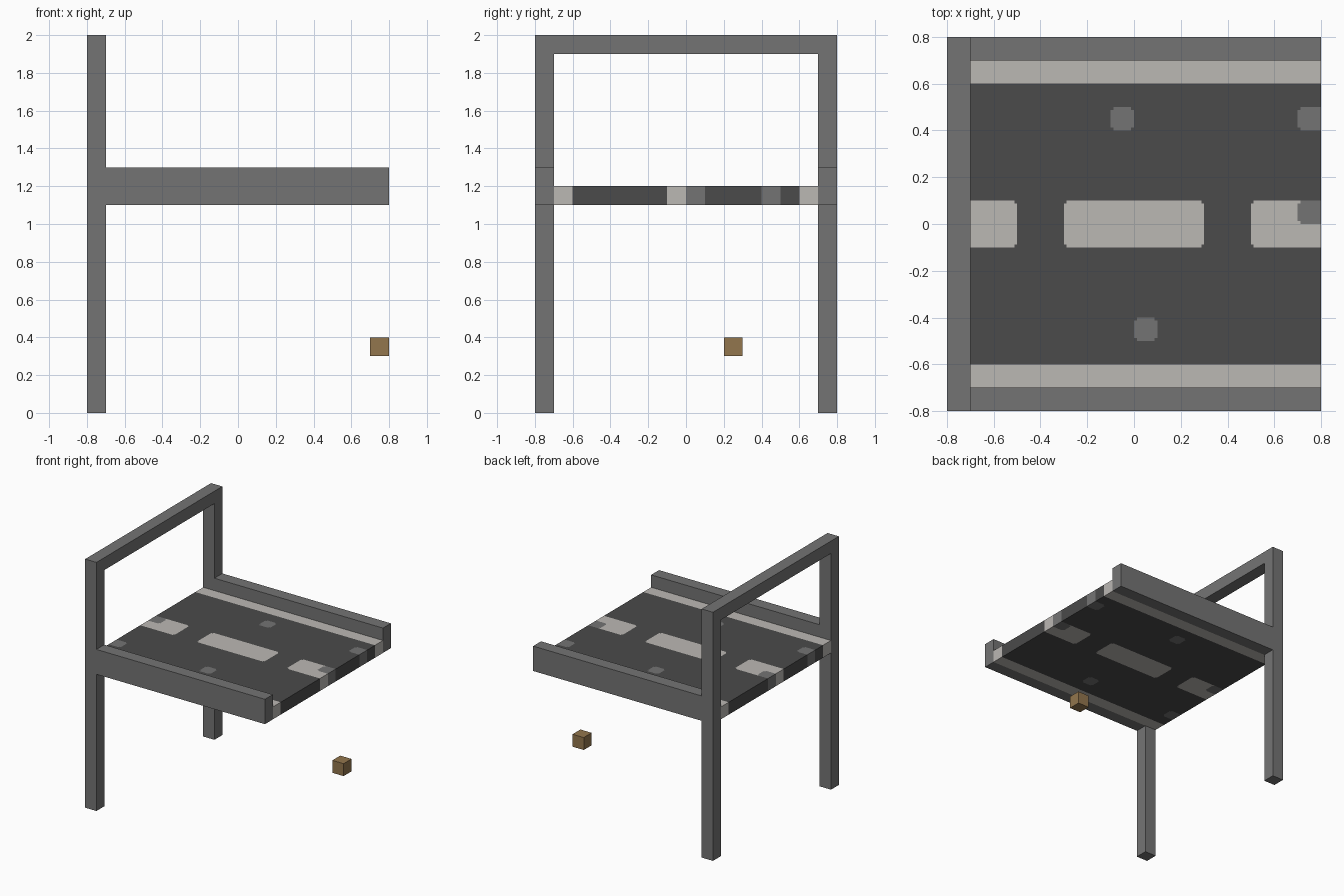
import bpy, bmesh

cube = bpy.data.objects.get("Cube")
if cube:
    bpy.data.objects.remove(cube)


def material(name, r, g, b):
    m = bpy.data.materials.new(name)
    m.use_nodes = True
    m.diffuse_color = (r, g, b, 1)
    m.node_tree.nodes["Principled BSDF"].inputs["Base Color"].default_value = (r, g, b, 1)
    return m


steel = material("mid grey", 0.175, 0.175, 0.175)
asphalt = material("dark grey", 0.07, 0.07, 0.07)
paint = material("pale paint", 0.5, 0.48, 0.455)
wood = material("brown", 0.29, 0.18, 0.075)


def finish(name, bm, mats):
    bmesh.ops.recalc_face_normals(bm, faces=bm.faces)
    mesh = bpy.data.meshes.new(name)
    bm.to_mesh(mesh)
    bm.free()
    for m in mats:
        mesh.materials.append(m)
    ob = bpy.data.objects.new(name, mesh)
    bpy.context.collection.objects.link(ob)
    return ob


def prism(name, outline, depth, mat):
    """Extrude a flat outline along the depth vector."""
    bm = bmesh.new()
    face = bm.faces.new([bm.verts.new(p) for p in outline])
    ext = bmesh.ops.extrude_face_region(bm, geom=[face])["geom"]
    bmesh.ops.translate(bm, vec=depth, verts=[v for v in ext if isinstance(v, bmesh.types.BMVert)])
    return finish(name, bm, [mat])


def box(name, lo, hi, mat):
    (x, y, z), (X, Y, Z) = lo, hi
    return prism(name, [(x, y, z), (X, y, z), (X, Y, z), (x, Y, z)], (0, 0, Z - z), mat)


# Upright portal frame: two posts and the top beam in one piece
half = [(0.8, 0), (0.8, 2), (-0.8, 2), (-0.8, 0)]
inner = [(-0.7, 0), (-0.7, 1.9), (0.7, 1.9), (0.7, 0)]
prism("portal_frame", [(-0.8, y, z) for y, z in half + inner], (0.1, 0, 0), steel)

# Side rails
for side, y in (("right", -0.8), ("left", 0.7)):
    box(side + "_rail", (-0.7, y, 1.1), (0.8, y + 0.1, 1.3), steel)

# Small loose block
box("small_block", (0.7, 0.2, 0.3), (0.8, 0.3, 0.4), wood)

# Road deck markings (x0, x1, y0, y1); those past the deck edge run over its sides
stripes = [(-0.9, 0.9, s - 0.1, s + 0.1) for s in (-0.7, 0.7)]
dashes = [(x, x + 0.6, -0.1, 0.1) for x in (-1.1, -0.3, 0.5)]
dots = [(x, x + 0.1 + 0.1 * (x > 0.5), y, y + 0.1)
        for x, y in ((-0.1, 0.4), (0, -0.5), (0.7, 0.4), (0.7, 0))]
dots += [(-0.9, -0.7, y, y + 0.1) for y in (0, -0.5)]
NOTCH = 0.012


def inside(p, rect):
    """True inside a rectangle with its corners nicked off."""
    x0, x1, y0, y1 = rect
    dx, dy = min(p.x - x0, x1 - p.x), min(p.y - y0, y1 - p.y)
    return dx > 0 and dy > 0 and max(dx, dy) > NOTCH


# Deck slab, cut along the marking edges and coloured by position
bm = bmesh.new()
bmesh.ops.create_cube(bm, size=1)
bmesh.ops.scale(bm, vec=(1.6, 1.4, 0.1), verts=bm.verts)
bmesh.ops.translate(bm, vec=(0, 0, 1.15), verts=bm.verts)
cuts = set()
for rect in stripes + dashes + dots:
    for i, edge in enumerate(rect):
        inset = NOTCH if i % 2 == 0 else -NOTCH
        cuts |= {(i // 2, round(edge, 3)), (i // 2, round(edge + inset, 3))}
for axis, pos in sorted(cuts):
    if abs(pos) < (0.8, 0.7)[axis] - 0.001:
        co, no = [0, 0, 0], [0, 0, 0]
        co[axis], no[axis] = pos, 1
        bmesh.ops.bisect_plane(bm, geom=bm.verts[:] + bm.edges[:] + bm.faces[:],
                               plane_co=co, plane_no=no)
for f in bm.faces:
    c = f.calc_center_median()
    if any(inside(c, r) for r in dots):
        f.material_index = 2
    elif any(inside(c, r) for r in stripes + dashes):
        f.material_index = 1
finish("road_deck", bm, [asphalt, paint, steel])
